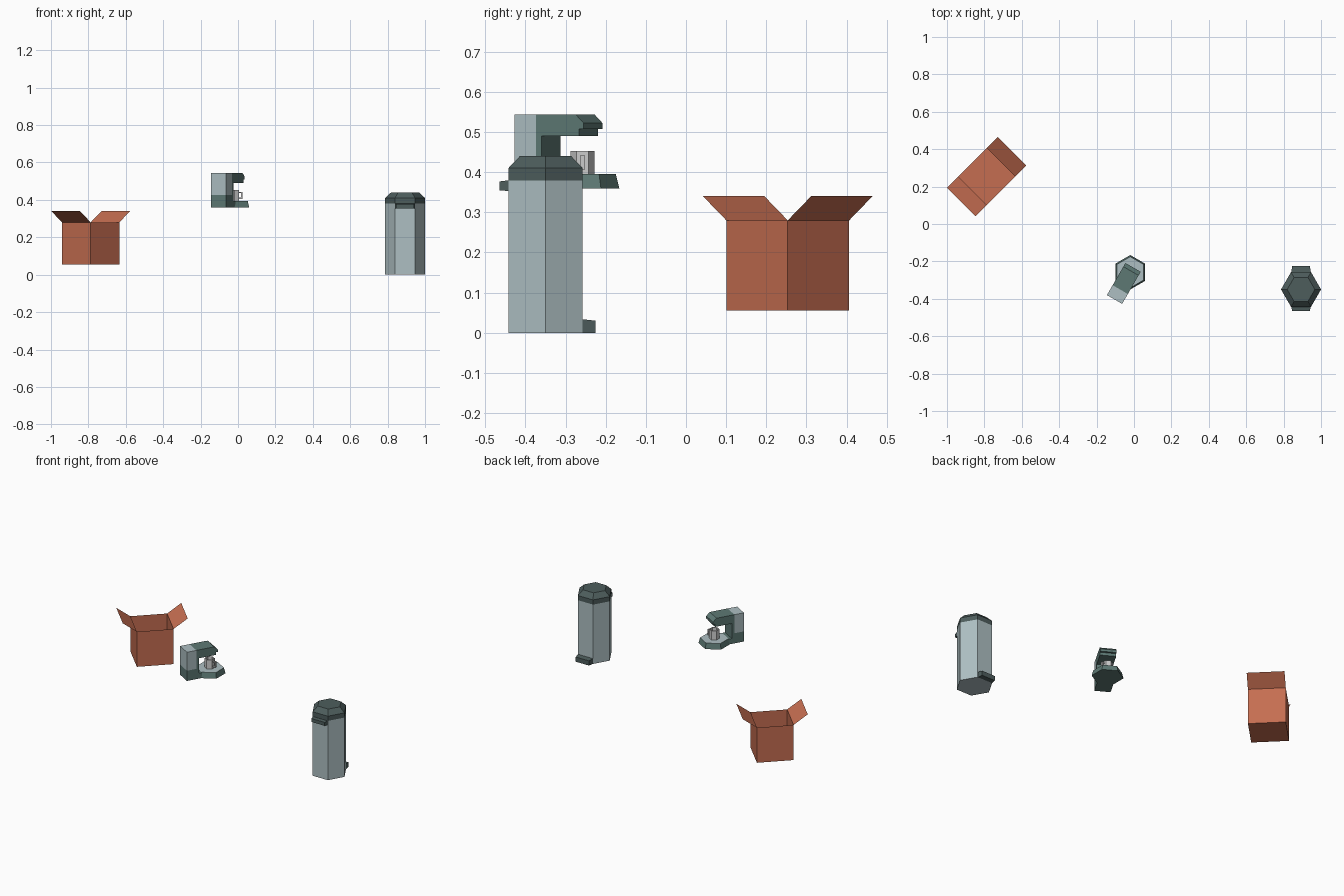
import bpy, bmesh
from math import cos, sin, pi, radians
from mathutils import Vector

if "Cube" in bpy.data.objects:
    bpy.data.objects.remove(bpy.data.objects["Cube"])


def material(name, rgb):
    m = bpy.data.materials.new(name)
    m.diffuse_color = (*rgb, 1)
    m.use_nodes = True
    m.node_tree.nodes["Principled BSDF"].inputs["Base Color"].default_value = m.diffuse_color
    return m


PALE = material("pale_blue_grey", (0.42, 0.52, 0.54))
GREEN = material("grey_green", (0.11, 0.19, 0.175))
DARK = material("dark_slate", (0.075, 0.11, 0.108))
CARD = material("cardboard", (0.56, 0.155, 0.082))
WHITE = material("off_white", (0.75, 0.75, 0.75))


def mesh_object(name, verts, faces, mats, fix=True):
    me = bpy.data.meshes.new(name)
    me.from_pydata([tuple(v) for v in verts], [], faces)
    for m in mats:
        me.materials.append(m)
    if fix:
        bm = bmesh.new()
        bm.from_mesh(me)
        bmesh.ops.recalc_face_normals(bm, faces=bm.faces)
        bm.to_mesh(me)
        bm.free()
    ob = bpy.data.objects.new(name, me)
    bpy.context.collection.objects.link(ob)
    return ob


def hex_stack(name, centre, rings, turn, mat, caps=True):
    """Hexagonal body through (radius, z) rings."""
    verts = [(centre[0] + r * cos(turn + i * pi / 3),
              centre[1] + r * sin(turn + i * pi / 3), z)
             for r, z in rings for i in range(6)]
    faces = [(k * 6 + i, k * 6 + (i + 1) % 6, k * 6 + 6 + (i + 1) % 6, k * 6 + 6 + i)
             for k in range(len(rings) - 1) for i in range(6)]
    n = len(verts)
    faces.append(tuple(range(n - 6, n)))
    if caps:
        faces.append(tuple(range(5, -1, -1)))
    return mesh_object(name, verts, faces, [mat])


def side_profile(name, centre, angle, pts, mat):
    """Profile of (distance, z, half_width) points seen from the side."""
    d = Vector((cos(angle), sin(angle), 0))
    u = Vector((sin(angle), -cos(angle), 0))
    c = Vector((*centre, 0))
    n = len(pts)
    verts = [c + d * a + u * w * s + Vector((0, 0, z))
             for s in (-1, 1) for a, z, w in pts]
    faces = [tuple(range(n)), tuple(range(2 * n - 1, n - 1, -1))]
    faces += [(i, (i + 1) % n, n + (i + 1) % n, n + i) for i in range(n)]
    return mesh_object(name, verts, faces, [mat])


# Pedal bin: hexagonal body, tapered lid, front handle, rear foot
BIN = (0.893, -0.35)
hex_stack("bin_body", BIN, [(0.107, 0), (0.107, 0.38)], 0, PALE)
hex_stack("bin_lid", BIN, [(0.107, 0.38), (0.107, 0.41), (0.074, 0.44)], 0, DARK)
side_profile("bin_handle", BIN, -pi / 2,
             [(0.09, 0.353, 0.053), (0.115, 0.355, 0.047),
              (0.115, 0.377, 0.047), (0.09, 0.38, 0.053)], DARK)
side_profile("bin_pedal", BIN, pi / 2,
             [(0.09, 0, 0.053), (0.125, 0, 0.047),
              (0.125, 0.03, 0.047), (0.09, 0.034, 0.053)], DARK)

# Coffee machine: hexagonal tray, C-shaped body, rear water tank
POT = (-0.02, -0.258)
tray = hex_stack("machine_tray", POT, [(0.092, 0.36), (0.083, 0.395)], pi / 2, GREEN)
tray.data.materials.append(PALE)
for p in tray.data.polygons:
    if p.normal.z > 0.9:
        p.material_index = 1
W = 0.047
body = [(-0.168, 0.36), (-0.07, 0.36), (-0.07, 0.394), (-0.09, 0.394), (-0.09, 0.49),
        (0.017, 0.49), (0.017, 0.508), (0.03, 0.508), (0.03, 0.523), (0.0075, 0.544),
        (-0.107, 0.544), (-0.107, 0.425), (-0.168, 0.425)]
side_profile("machine_body", POT, radians(60), [(*p, W) for p in body], GREEN)
tank = [(-0.168, 0.425), (-0.107, 0.425), (-0.107, 0.544), (-0.168, 0.544)]
side_profile("machine_tank", POT, radians(60), [(*p, W) for p in tank], PALE)

# Cup with hollow inside and loop handle
hex_stack("cup", POT, [(0.03, 0.395), (0.03, 0.453), (0.024, 0.453), (0.024, 0.402)],
          pi / 2, WHITE)
loop = [(0.025, 0.405), (0.043, 0.405), (0.043, 0.443), (0.025, 0.443),
        (0.025, 0.436), (0.036, 0.436), (0.036, 0.412), (0.025, 0.412)]
side_profile("cup_handle", POT, 0, [(*p, 0.005) for p in loop], WHITE)

# Open cardboard box, thin walls, two raised flaps
BOX, R = Vector((-0.7875, 0.2535)), 0.153
corners = [(-R, 0), (0, -R), (R, 0), (0, R)]
verts = [(BOX.x + x, BOX.y + y, z) for z in (0.055, 0.28) for x, y in corners]
faces = [(3, 2, 1, 0)] + [(i, (i + 1) % 4, 4 + (i + 1) % 4, 4 + i) for i in range(4)]
mesh_object("box_body", verts, faces, [CARD], fix=False)
for name, i, s in (("box_flap_front", 0, -1), ("box_flap_back", 2, 1)):
    a, b = (BOX + Vector(c) for c in (corners[i], corners[i + 1]))
    o = Vector((s, s)) * 0.059
    mesh_object(name, [(*a, 0.28), (*b, 0.28), (*(b + o), 0.341), (*(a + o), 0.341)],
                [(3, 2, 1, 0)], [CARD], fix=False)
